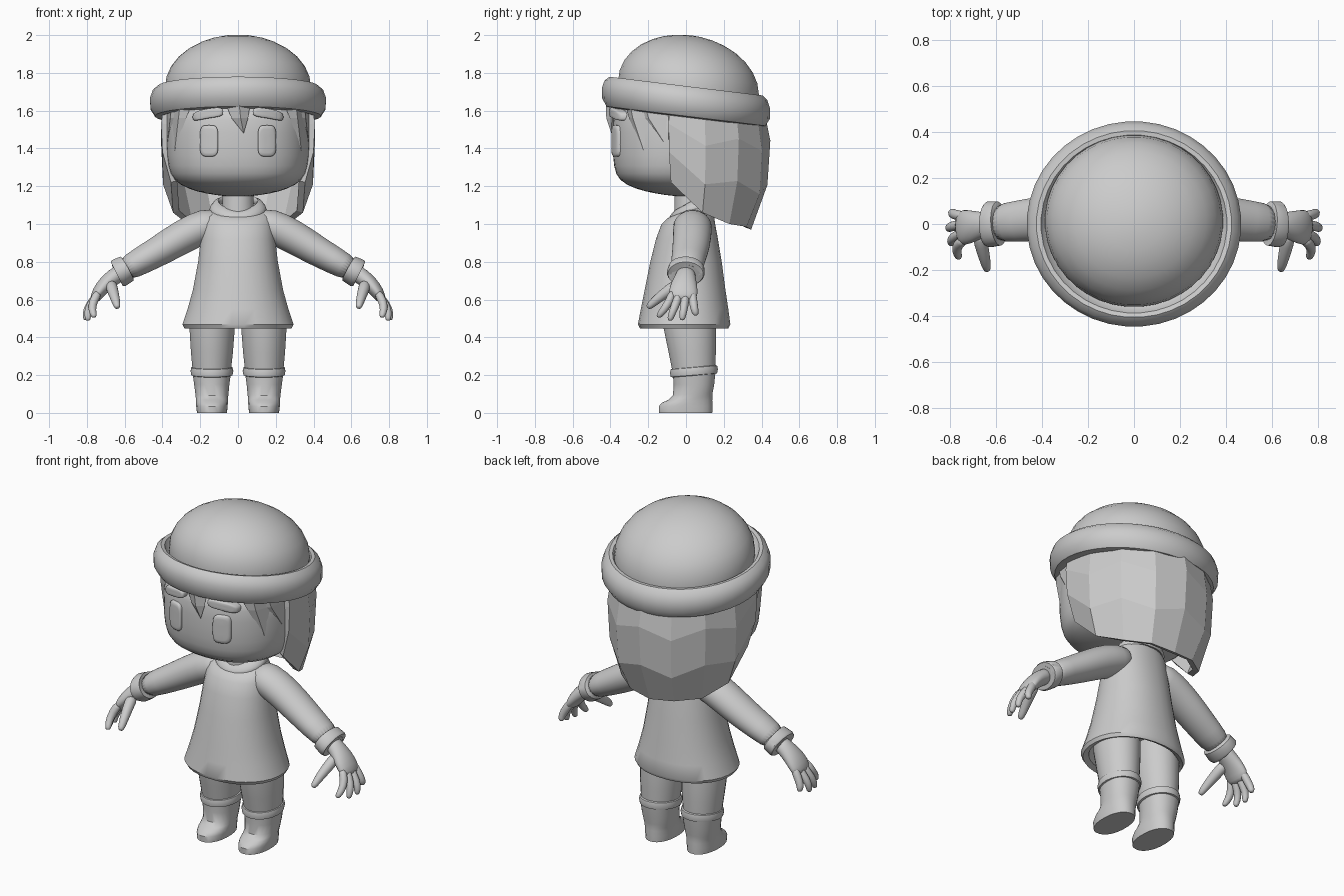
import bpy, bmesh, math
from mathutils import Vector as V

grey = bpy.data.materials.new("plain grey")
grey.diffuse_color = (0.6, 0.6, 0.6, 1)


def finish(name, bm, mirror=False, subsurf=0, angle=40):
    bmesh.ops.recalc_face_normals(bm, faces=bm.faces)
    me = bpy.data.meshes.new(name)
    bm.to_mesh(me)
    bm.free()
    ob = bpy.data.objects.new(name, me)
    bpy.context.collection.objects.link(ob)
    me.materials.append(grey)
    if angle:
        bpy.ops.object.select_all(action='DESELECT')
        ob.select_set(True)
        bpy.context.view_layer.objects.active = ob
        if subsurf:
            bpy.ops.object.shade_smooth()
        else:
            bpy.ops.object.shade_smooth_by_angle(angle=math.radians(angle))
    if mirror:
        ob.modifiers.new("mirror", 'MIRROR').use_clip = False
    if subsurf:
        m = ob.modifiers.new("smooth", 'SUBSURF')
        m.levels = m.render_levels = subsurf
    return ob


def loft(name, rings, n=28, power=2.0, caps=(True, True), **kw):
    """Skin superellipse rings given as (centre, half axis u, half axis v)."""
    bm = bmesh.new()
    loops = []
    for c, u, v in rings:
        loop = []
        for i in range(n):
            a = 2 * math.pi * (i + 0.5) / n
            ca, sa = math.cos(a), math.sin(a)
            p = V(c) + V(u) * math.copysign(abs(ca) ** (2 / power), ca) \
                + V(v) * math.copysign(abs(sa) ** (2 / power), sa)
            loop.append(bm.verts.new(p))
        loops.append(loop)
    for a, b in zip(loops, loops[1:]):
        for i in range(n):
            bm.faces.new((a[i], a[(i + 1) % n], b[(i + 1) % n], b[i]))
    for on, loop in zip(caps, (loops[0], loops[-1])):
        if on:
            bm.faces.new(loop)
    return finish(name, bm, **kw)


def upright(rows):
    """Rows of (z, rx, y front, y back, tilt)."""
    return [((0, (f + b) / 2, z), (rx, 0, 0), (0, (b - f) / 2, t))
            for z, rx, f, b, t in rows]


def tube(name, pts, n=16, **kw):
    """Limb along points (x, y, z, radius across y, other radius)."""
    rings = []
    for i, p in enumerate(pts):
        t = (V(pts[min(i + 1, len(pts) - 1)][:3]) - V(pts[max(i - 1, 0)][:3])).normalized()
        u = (V((0, 1, 0)) - t * t.y).normalized()
        rings.append((p[:3], u * p[3], t.cross(u) * p[4]))
    return loft(name, rings, n, **kw)


# Hat: dome and rolled brim, both tipped backwards
TILT = -0.117
def hat_ring(r, h, grow=0.0):
    return ((0, 0, 1.645 + h), (r, 0, 0), (0, r * 0.957, r * TILT))

dome = [(1.72 + 0.28 * math.sin(a), math.cos(a)) for a in
        [math.radians(d) for d in (0, 12, 24, 36, 48, 60, 70, 80, 87)]]
loft("hat_dome", [((0, 0.013, 1.66), (0.385, 0, 0), (0, 0.372, -0.04))] +
     [((0, 0.013, z), (0.388 * c, 0, 0), (0, 0.374 * c, -0.035 * c)) for z, c in dome], 40)
loft("hat_brim", [hat_ring(*p) for p in
     [(0.3, -0.05), (0.41, -0.08), (0.44, -0.074), (0.465, -0.035), (0.467, 0.02),
      (0.452, 0.062), (0.425, 0.085), (0.405, 0.082), (0.39, 0.055), (0.36, 0.03)]], 40)

# Head and neck
loft("head", upright([
    (1.145, 0.06, -0.05, 0.10, 0), (1.16, 0.17, -0.16, 0.17, 0), (1.185, 0.265, -0.27, 0.23, 0),
    (1.23, 0.345, -0.36, 0.28, 0), (1.30, 0.374, -0.385, 0.32, 0), (1.42, 0.384, -0.392, 0.34, 0),
    (1.55, 0.382, -0.388, 0.34, 0), (1.68, 0.37, -0.37, 0.33, 0)]), 32, 2.3, subsurf=1)
loft("neck", upright([(1.0, 0.088, -0.065, 0.1, 0), (1.2, 0.08, -0.06, 0.1, 0)]), 20)


def face_y(x):
    return -0.39 * (1 - (abs(x) / 0.383) ** 2.3) ** (1 / 2.3)


def pad(name, x0, x1, zmid, half, rise, drop, power):
    """Raised rounded pad that follows the curve of the face."""
    bm = bmesh.new()
    n, xm, hw = 32, (x0 + x1) / 2, (x1 - x0) / 2
    loops = []
    for s, out in ((1.0, -0.03), (1.0, rise * 0.55), (0.93, rise * 0.9), (0.75, rise), (0.3, rise)):
        loop = []
        for i in range(n):
            a = 2 * math.pi * i / n
            c, d = math.cos(a), math.sin(a)
            k = math.copysign(abs(c) ** (2 / power), c) * s
            x = xm + hw * k
            z = zmid + half * s * math.copysign(abs(d) ** (2 / power), d) + drop * k - abs(drop) * k * k * 0.4
            loop.append(bm.verts.new((x, face_y(x) - out, z)))
        loops.append(loop)
    for a, b in zip(loops, loops[1:]):
        for i in range(n):
            bm.faces.new((a[i], a[(i + 1) % n], b[(i + 1) % n], b[i]))
    bm.faces.new(loops[-1])
    finish(name, bm, mirror=True, angle=60)


pad("eye", 0.105, 0.202, 1.44, 0.083, 0.016, 0, 4)
pad("eyebrow", 0.078, 0.24, 1.585, 0.026, 0.025, -0.014, 3.5)

# Back hair: faceted bob with a ragged lower edge
bm = bmesh.new()
lows = (0.97, 0.985, 1.0, 1.06, 1.22)
back, side = (0.91, 1.01, 0.975, 0.78), (0.95, 1.0, 0.98, 0.87)
grid = []
for j, t in enumerate((0, 0.36, 0.7, 1)):
    row = []
    for i in range(-4, 5):
        k = abs(i) / 4
        a = math.radians(25.5 * i)
        s = back[j] + (side[j] - back[j]) * k
        z = 1.66 + (lows[abs(i)] - 1.66) * t + (0.03 * (-1) ** i if j in (1, 2) else 0)
        row.append(bm.verts.new((0.417 * s * math.sin(a), 0.442 * s * math.cos(a), z)))
    grid.append(row)
for a, b in zip(grid, grid[1:]):
    for i in range(8):
        bm.faces.new((a[i], a[i + 1], b[i + 1], b[i]))
hair = finish("back_hair", bm, angle=0)
sol = hair.modifiers.new("thickness", 'SOLIDIFY')
sol.thickness, sol.offset = 0.035, -1


# Fringe locks: flat-sided spikes hugging the face
def lock(name, x0, x1, xt, zt, mirror):
    bm = bmesh.new()
    xm = x0 * 0.45 + x1 * 0.55
    top = [bm.verts.new((x, face_y(x) - o, 1.67)) for x, o in
           ((x0, 0.0), (xm, 0.035), (x1, 0.0), (xm, -0.02))]
    zm, w = 1.56, 0.42
    mid = [bm.verts.new((x + (xt - x) * w, face_y(x + (xt - x) * w) - o, zm)) for x, o in
           ((x0, 0.004), (xm, 0.032), (x1, 0.004), (xm, -0.02))]
    tip = bm.verts.new((xt, face_y(xt) - 0.006, zt))
    for i in range(4):
        k = (i + 1) % 4
        bm.faces.new((top[i], top[k], mid[k], mid[i]))
        bm.faces.new((mid[i], mid[k], tip))
    bm.faces.new(top)
    finish(name, bm, mirror, angle=0)


lock("centre_fringe_lock", -0.08, 0.07, 0.03, 1.48, False)
lock("side_fringe_lock", 0.23, 0.36, 0.335, 1.39, True)
lock("temple_fringe_lock", 0.31, 0.378, 0.374, 1.43, True)

# Tunic: flared, hollow underneath
loft("tunic", upright([
    (0.56, 0.22, -0.19, 0.17, 0), (0.46, 0.255, -0.215, 0.2, 0), (0.448, 0.285, -0.245, 0.225, 0),
    (0.468, 0.296, -0.256, 0.236, 0), (0.55, 0.268, -0.24, 0.225, 0), (0.65, 0.24, -0.22, 0.21, 0),
    (0.80, 0.212, -0.19, 0.19, 0), (0.92, 0.198, -0.16, 0.17, 0), (1.0, 0.188, -0.13, 0.155, 0),
    (1.05, 0.175, -0.1, 0.145, 0.02), (1.085, 0.14, -0.07, 0.13, 0.04)]), 32, 2.15)

# Collar: rolled ring dipping at the front
bm = bmesh.new()
rings = []
for i in range(28):
    a = 2 * math.pi * i / 28
    o = V((math.cos(a), math.sin(a), 0))
    c = V((0.125 * o.x, 0.035 + 0.1 * o.y, 1.08 + 0.04 * o.y + 0.012 * abs(o.x)))
    rings.append([bm.verts.new(c + o * 0.028 * math.cos(b) + V((0, 0, 0.025 * math.sin(b) - 0.02 * math.cos(b))))
                  for b in [2 * math.pi * k / 8 for k in range(8)]])
for i in range(28):
    a, b = rings[i], rings[(i + 1) % 28]
    for k in range(8):
        bm.faces.new((a[k], a[(k + 1) % 8], b[(k + 1) % 8], b[k]))
finish("collar", bm, angle=60)

# Sleeves and cuffs
tube("sleeve", [(0.08, 0.035, 1.0, 0.09, 0.075), (0.17, 0.035, 0.995, 0.105, 0.095), (0.29, 0.033, 0.935, 0.102, 0.09),
     (0.40, 0.025, 0.868, 0.098, 0.083), (0.50, 0.012, 0.812, 0.09, 0.074),
     (0.62, 0.0, 0.747, 0.085, 0.066)], 24, mirror=True, subsurf=1)
tube("cuff", [(0.585, 0.002, 0.766, 0.08, 0.06), (0.588, 0.002, 0.764, 0.096, 0.073), (0.63, -0.002, 0.741, 0.1, 0.078),
     (0.642, -0.002, 0.735, 0.094, 0.072), (0.64, -0.002, 0.736, 0.07, 0.055),
     (0.62, 0.0, 0.747, 0.06, 0.05)], 24, mirror=True)

# Hands: palm, four fingers and thumb
tube("palm", [(0.61, 0, 0.752, 0.05, 0.045), (0.655, -0.002, 0.722, 0.054, 0.045), (0.70, -0.01, 0.685, 0.07, 0.043),
     (0.74, -0.015, 0.637, 0.08, 0.036), (0.765, -0.018, 0.59, 0.072, 0.026)], 16, mirror=True, subsurf=1)
for finger, y, yt, xt, zt in (("index", -0.068, -0.145, 0.762, 0.505), ("middle", -0.035, -0.085, 0.795, 0.488),
                              ("ring", 0.0, -0.02, 0.805, 0.49), ("little", 0.033, 0.052, 0.79, 0.515)):
    tube(finger + "_finger", [(0.735, y, 0.645, 0.022, 0.024), (0.768, y * 0.75 + yt * 0.25, 0.59, 0.024, 0.025),
         (xt * 0.7 + 0.24, y * 0.35 + yt * 0.65, 0.545, 0.022, 0.022), (xt, yt, zt + 0.008, 0.017, 0.017),
         (xt, yt, zt, 0.009, 0.009)], 10, mirror=True, subsurf=1)
tube("thumb", [(0.675, -0.03, 0.69, 0.035, 0.035), (0.665, -0.09, 0.65, 0.032, 0.032),
     (0.65, -0.15, 0.605, 0.027, 0.026), (0.64, -0.195, 0.565, 0.021, 0.02),
     (0.638, -0.203, 0.555, 0.01, 0.01)], 10, mirror=True, subsurf=1)


# Legs, boots and boot bands
def leg_rings(rows):
    return [((x, y, z), (rx, 0, 0), (0, ry, t)) for z, x, y, rx, ry, t in rows]


loft("leg", leg_rings([(0.2, 0.139, 0.043, 0.1, 0.112, 0), (0.32, 0.138, 0.033, 0.112, 0.126, 0),
     (0.45, 0.137, 0.02, 0.121, 0.14, 0), (0.58, 0.135, 0.01, 0.118, 0.14, 0)]), 24, mirror=True)
loft("boot", leg_rings([(0.0, 0.138, -0.002, 0.08, 0.142, 0), (0.035, 0.138, -0.002, 0.084, 0.143, 0),
     (0.06, 0.138, 0.006, 0.085, 0.134, 0.006), (0.078, 0.138, 0.022, 0.086, 0.118, 0.01),
     (0.1, 0.138, 0.036, 0.088, 0.106, 0.008), (0.15, 0.139, 0.042, 0.094, 0.108, 0),
     (0.225, 0.139, 0.043, 0.104, 0.115, 0)]), 24, 2.2, mirror=True)
loft("boot_band", leg_rings([(0.197, 0.138, 0.042, 0.1, 0.112, 0.01), (0.2, 0.138, 0.042, 0.11, 0.124, 0.01),
     (0.222, 0.138, 0.042, 0.114, 0.128, 0.01), (0.24, 0.138, 0.042, 0.11, 0.124, 0.01),
     (0.244, 0.138, 0.042, 0.1, 0.112, 0.01)]), 24, mirror=True)
